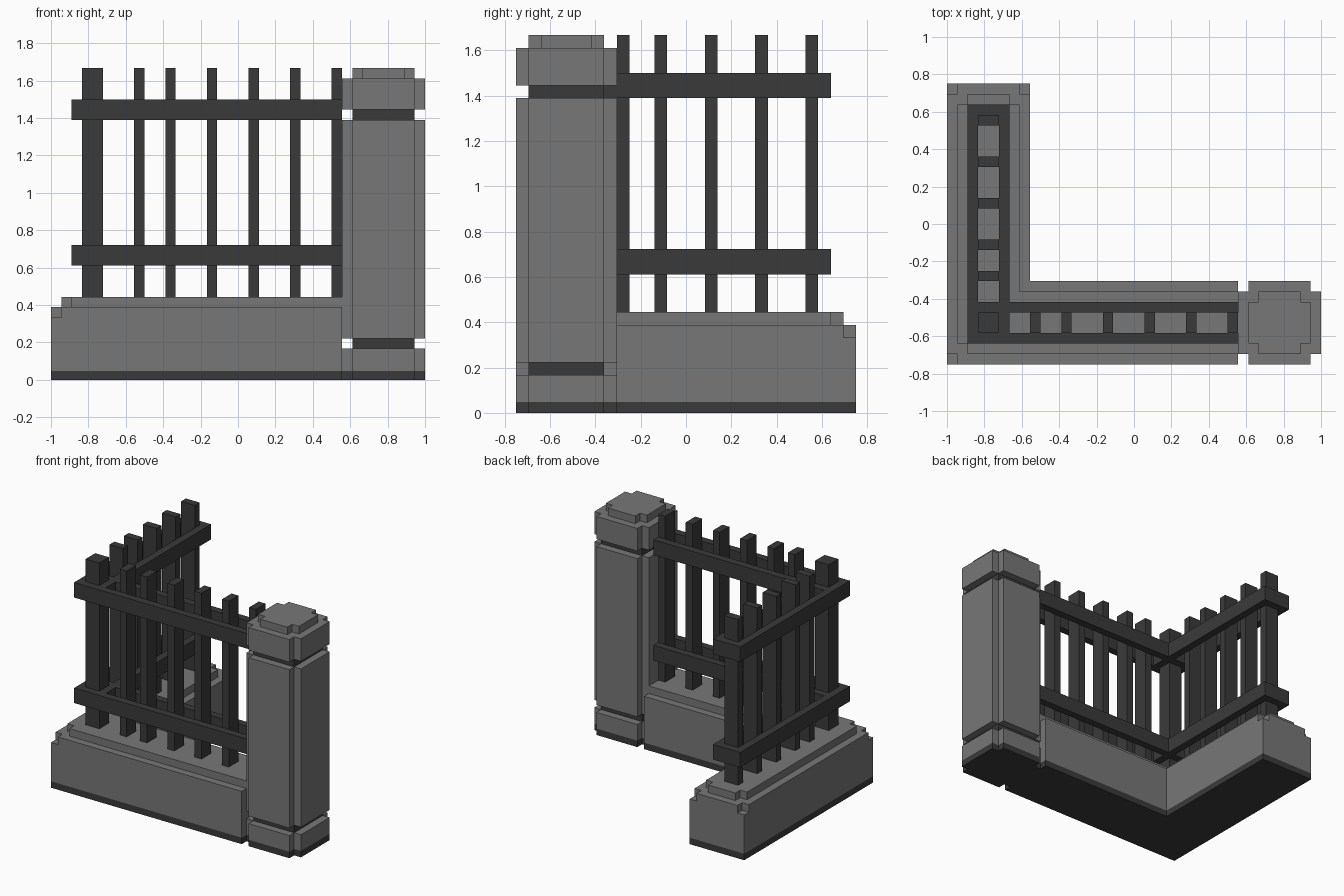
import bpy
import bmesh
from mathutils import Vector

cube = bpy.data.objects.get("Cube")
if cube:
    bpy.data.objects.remove(cube, do_unlink=True)

U = 1 / 18  # modelling unit: the model is 36 units long
BAND = 0.85  # height of the dark band along the foot


def material(name, value):
    m = bpy.data.materials.new(name)
    m.use_nodes = True
    colour = (value, value, value, 1)
    m.diffuse_color = colour
    bsdf = m.node_tree.nodes["Principled BSDF"]
    bsdf.inputs["Base Color"].default_value = colour
    bsdf.inputs["Roughness"].default_value = 0.9
    return m


STONE = material("grey stone", 0.185)
DARK = material("dark iron", 0.042)


def notched(points, corners):
    """Cut a one-unit square out of the chosen corners of an outline."""
    out = []
    for i, p in enumerate(points):
        p = Vector(p)
        if i not in corners:
            out.append(p)
            continue
        a = (Vector(points[i - 1]) - p).normalized()
        b = (Vector(points[(i + 1) % len(points)]) - p).normalized()
        out += [p + a, p + a + b, p + b]
    return out


def rect(x0, x1, y0, y1):
    return [(x0, y0), (x1, y0), (x1, y1), (x0, y1)]


def build(name, layers):
    """Make one object from extruded outlines: (outline, bottom, top, material index)."""
    bm = bmesh.new()
    for outline, z0, z1, mat in layers:
        low = [bm.verts.new((x * U, y * U, z0 * U)) for x, y in outline]
        high = [bm.verts.new((x * U, y * U, z1 * U)) for x, y in outline]
        faces = [bm.faces.new(low[::-1]), bm.faces.new(high)]
        for i in range(len(low)):
            j = (i + 1) % len(low)
            faces.append(bm.faces.new((low[i], low[j], high[j], high[i])))
        for f in faces:
            f.material_index = mat
    mesh = bpy.data.meshes.new(name)
    bm.to_mesh(mesh)
    bm.free()
    mesh.materials.append(STONE)
    mesh.materials.append(DARK)
    obj = bpy.data.objects.new(name, mesh)
    bpy.context.collection.objects.link(obj)
    return obj


def wall_plan(inset, corners=()):
    """L-shaped outline; corners 0, 4 and 5 are the free outer ones."""
    i = inset
    return notched([(-18 + i, -13.5 + i), (10, -13.5 + i), (10, -5.5 - i),
                    (-10 - i, -5.5 - i), (-10 - i, 13.5 - i), (-18 + i, 13.5 - i)], corners)


# Low corner wall with a stepped top
build("corner_wall", [
    (wall_plan(0), 0, BAND, 1),
    (wall_plan(0), BAND, 6, 0),
    (wall_plan(0, (0, 4, 5)), 6, 7, 0),
    (wall_plan(1, (0, 4, 5)), 7, 8, 0),
])

# End pillar with notched corners and two dark recessed necks
shaft = notched(rect(10, 18, -13.5, -5.5), range(4))
neck = rect(11, 17, -12.5, -6.5)
build("pillar", [
    (shaft, 0, BAND, 1),
    (shaft, BAND, 3, 0),
    (neck, 3, 4, 1),
    (shaft, 4, 25, 0),
    (neck, 25, 26, 1),
    (shaft, 26, 29, 0),
    (notched(neck, range(4)), 29, 30, 0),
])

# Paired rails clasping the bars on both sides
for name, z0 in (("lower_rails", 11), ("upper_rails", 25)):
    plans = [
        rect(-16, -15, -11.5, 11.5),   # side run, outer
        rect(-13, -12, -7.5, 11.5),    # side run, inner
        rect(-15, 10, -11.5, -10.5),   # front run, outer
        rect(-15, 10, -8.5, -7.5),     # front run, inner
        rect(-13, -12, -10.5, -8.5),   # corner block
        rect(-15, -13, 10.5, 11.5),    # end cap
    ]
    build(name, [(p, z0, z0 + 2, 1) for p in plans])

# Square corner post and flat upright bars
build("corner_post", [(rect(-15, -13, -10.5, -8.5), 8, 30, 1)])
for n, x in enumerate((-10, -7, -3, 1, 5, 9), 1):
    build(f"front_bar_{n}", [(rect(x, x + 1, -10.5, -8.5), 8, 30, 1)])
for n, y in enumerate((-5.5, -2.5, 1.5, 5.5, 9.5), 1):
    build(f"side_bar_{n}", [(rect(-15, -13, y, y + 1), 8, 30, 1)])
